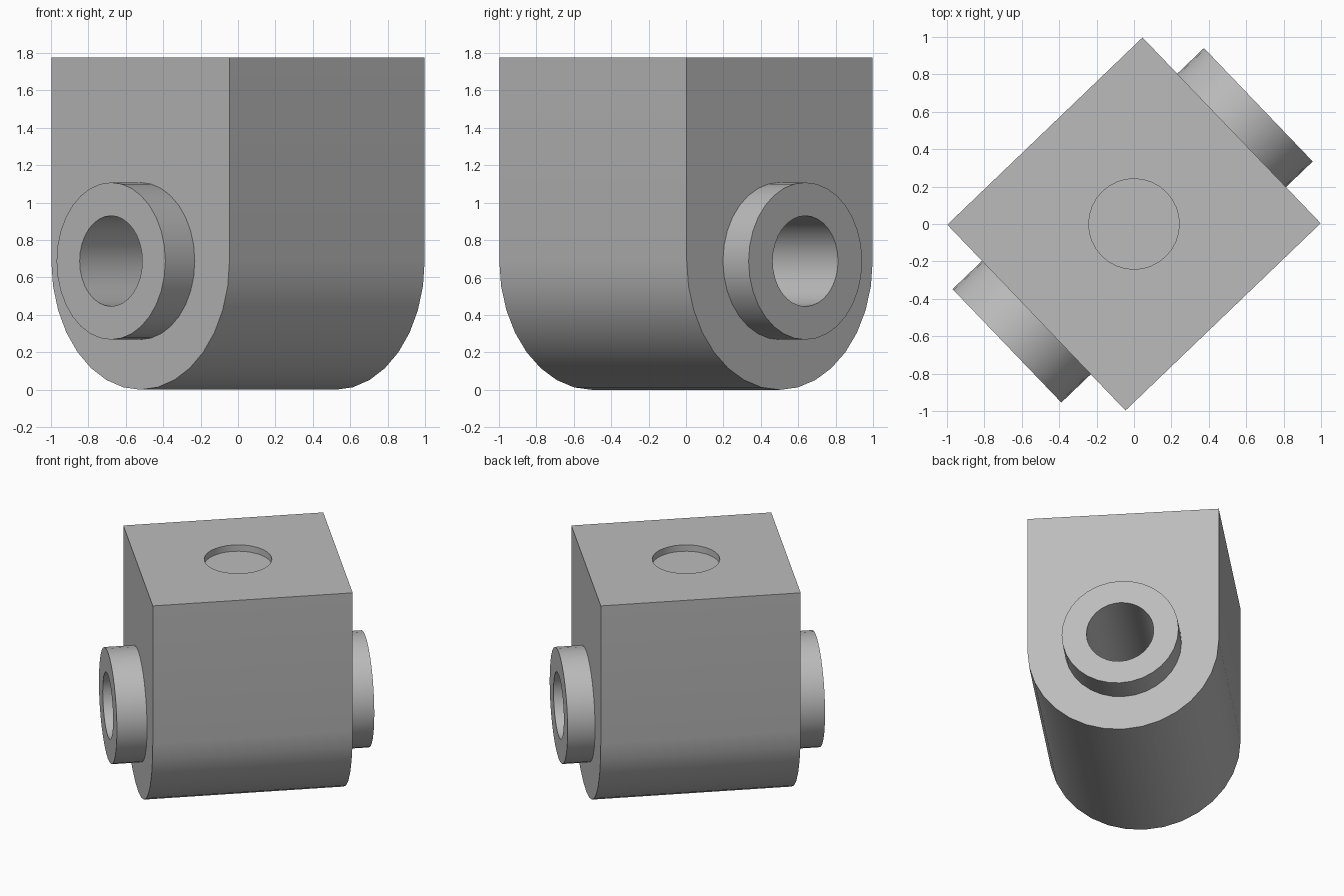
import bpy, bmesh, math
from mathutils import Matrix

cube = bpy.data.objects.get("Cube")
if cube:
    bpy.data.objects.remove(cube, do_unlink=True)

LENGTH, RADIUS, HEIGHT = 1.446, 0.688, 1.776   # body along its bore, half width, height
BORE, BOSS, SIDES = 0.242, 0.42, 32
TURN = Matrix.Rotation(math.radians(43.8), 4, "Z")

grey = bpy.data.materials.new("plain grey")
grey.use_nodes = True
grey.diffuse_color = (0.5, 0.5, 0.5, 1)
grey.node_tree.nodes["Principled BSDF"].inputs["Base Color"].default_value = grey.diffuse_color


def make(name, bm):
    bmesh.ops.recalc_face_normals(bm, faces=bm.faces)
    bm.transform(TURN)
    mesh = bpy.data.meshes.new(name)
    bm.to_mesh(mesh)
    bm.free()
    mesh.materials.append(grey)
    obj = bpy.data.objects.new(name, mesh)
    bpy.context.collection.objects.link(obj)
    return obj


def select(obj):
    bpy.ops.object.select_all(action="DESELECT")
    obj.select_set(True)
    bpy.context.view_layer.objects.active = obj


def cylinder(name, radius, depth, matrix):
    bm = bmesh.new()
    bmesh.ops.create_cone(bm, cap_ends=True, segments=SIDES, radius1=radius,
                          radius2=radius, depth=depth, matrix=matrix)
    return make(name, bm)


def cut(obj, cutter):
    cutter.hide_render = True
    mod = obj.modifiers.new("cut", "BOOLEAN")
    mod.operation, mod.solver, mod.object = "DIFFERENCE", "EXACT", cutter
    select(obj)
    bpy.ops.object.modifier_apply(modifier=mod.name)
    bpy.data.objects.remove(cutter, do_unlink=True)


def smooth(obj):
    select(obj)
    bpy.ops.object.shade_smooth_by_angle(angle=math.radians(30))


# Body: flat-topped block with a half-round underside
bm = bmesh.new()
half = SIDES // 2
profile = [(RADIUS, HEIGHT), (-RADIUS, HEIGHT)]
for i in range(half + 1):
    a = math.pi + math.pi * i / half
    profile.append((RADIUS * math.cos(a), RADIUS + RADIUS * math.sin(a)))
face = bm.faces.new([bm.verts.new((-LENGTH / 2, y, z)) for y, z in profile])
side = bmesh.ops.extrude_face_region(bm, geom=[face])["geom"]
bmesh.ops.translate(bm, vec=(LENGTH, 0, 0),
                    verts=[v for v in side if isinstance(v, bmesh.types.BMVert)])
body = make("body", bm)

# Bore right through, and a shallow round recess in the top
axis = Matrix.Translation((0, 0, RADIUS)) @ Matrix.Rotation(math.pi / 2, 4, "Y")
cut(body, cylinder("bore_cutter", BORE, 3, axis))
cut(body, cylinder("recess_cutter", BORE, 0.1, Matrix.Translation((0, 0, HEIGHT))))
smooth(body)


# Bosses: a collar around each end of the bore
def boss(name, start, end):
    bm = bmesh.new()
    section = [(start, BORE), (end, BORE), (end, BOSS), (start, BOSS)]
    verts = [bm.verts.new((x, 0, RADIUS + r)) for x, r in section]
    edges = [bm.edges.new(pair) for pair in zip(verts, verts[1:])]
    bmesh.ops.spin(bm, geom=verts + edges, cent=(0, 0, RADIUS), axis=(1, 0, 0),
                   angle=2 * math.pi, steps=SIDES)
    bmesh.ops.remove_doubles(bm, verts=bm.verts, dist=0.0001)
    smooth(make(name, bm))


boss("front_boss", -LENGTH / 2, -0.941)
boss("back_boss", LENGTH / 2, 0.921)
